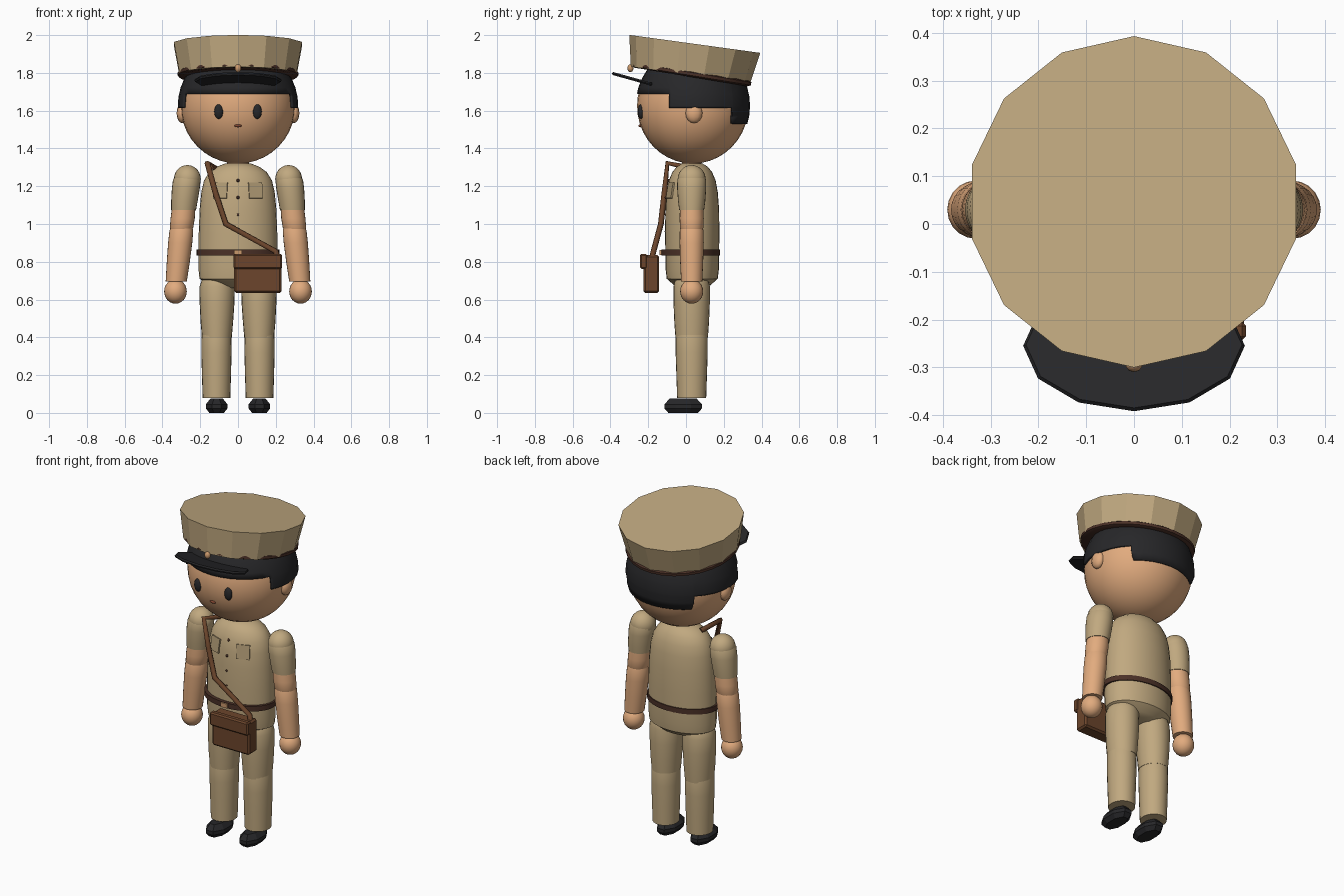
import bpy, bmesh, math
from mathutils import Matrix, Vector

if "Cube" in bpy.data.objects:
    bpy.data.objects.remove(bpy.data.objects["Cube"])


def material(name, rgb):
    m = bpy.data.materials.new(name)
    m.diffuse_color = (*rgb, 1)
    m.use_nodes = True
    m.node_tree.nodes["Principled BSDF"].inputs["Base Color"].default_value = m.diffuse_color
    return m


KHAKI = material("khaki cloth", (.53, .395, .215))
POCKET = material("pocket cloth", (.44, .33, .18))
SKIN = material("skin", (.76, .41, .21))
BLACK = material("black", (.02, .02, .022))
LEATHER = material("bag leather", (.15, .06, .025))
BELT = material("dark leather", (.07, .03, .02))
BRASS = material("brass", (.60, .32, .15))
MOUTH = material("mouth", (.22, .06, .03))


def finish(name, bm, mat, smooth=True, angle=40):
    bmesh.ops.recalc_face_normals(bm, faces=bm.faces)
    me = bpy.data.meshes.new(name)
    bm.to_mesh(me)
    bm.free()
    me.materials.append(mat)
    ob = bpy.data.objects.new(name, me)
    bpy.context.collection.objects.link(ob)
    if smooth:
        bpy.ops.object.select_all(action='DESELECT')
        ob.select_set(True)
        bpy.context.view_layer.objects.active = ob
        bpy.ops.object.shade_smooth_by_angle(angle=math.radians(angle))
    return ob


def loft(name, rings, mat, n=24, smooth=True, angle=40, start=0.0, matrix=None):
    """Closed stack of elliptical rings (z, cx, cy, rx, ry)."""
    bm = bmesh.new()
    loops = []
    for z, cx, cy, rx, ry in rings:
        loops.append([bm.verts.new((cx + rx * math.cos(start + math.tau * i / n),
                                    cy + ry * math.sin(start + math.tau * i / n), z))
                      for i in range(n)])
    for a, b in zip(loops, loops[1:]):
        for i in range(n):
            j = (i + 1) % n
            bm.faces.new((a[i], a[j], b[j], b[i]))
    bm.faces.new(loops[0][::-1])
    bm.faces.new(loops[-1])
    if matrix:
        bm.transform(matrix)
    return finish(name, bm, mat, smooth, angle)


def ball(name, loc, rad, mat, u=24, v=14):
    bm = bmesh.new()
    bmesh.ops.create_uvsphere(bm, u_segments=u, v_segments=v, radius=1)
    bm.transform(Matrix.Translation(loc) @ Matrix.Diagonal((*rad, 1)))
    return finish(name, bm, mat, angle=60)


def box(name, lo, hi, mat, bevel=0.0):
    lo, hi = Vector(lo), Vector(hi)
    bm = bmesh.new()
    bmesh.ops.create_cube(bm, size=1)
    bm.transform(Matrix.Translation((lo + hi) / 2) @ Matrix.Diagonal((*(hi - lo), 1)))
    if bevel:
        bmesh.ops.bevel(bm, geom=bm.edges[:], offset=bevel, segments=1, affect='EDGES')
    return finish(name, bm, mat, smooth=False)


def tilted(loc, degrees):
    return Matrix.Translation(loc) @ Matrix.Rotation(math.radians(degrees), 4, 'X')


# Head
HC = Vector((0, .036, 1.625))
ball("head", HC, (.303, .295, .305), SKIN, 32, 20)

# Hair: a shell trimmed in steps, fringe high, nape low
bm = bmesh.new()
bmesh.ops.create_uvsphere(bm, u_segments=32, v_segments=20, radius=1)
bm.transform(Matrix.Translation(HC) @ Matrix.Diagonal((.319, .303, .318, 1)))
for co, no in (((0, 0, 1.69), (0, 0, 1)), ((0, 0, 1.615), (0, 0, 1)), ((0, 0, 1.53), (0, 0, 1)),
               ((0, -.09, 0), (0, 1, 0)), ((0, .245, 0), (0, 1, 0)), ((0, 0, 1.88), (0, 0, 1))):
    bmesh.ops.bisect_plane(bm, geom=bm.verts[:] + bm.edges[:] + bm.faces[:], plane_co=co, plane_no=no)


def bare(f):
    c = f.calc_center_median()
    limit = 1.69 if c.y < -.09 else 1.615 if c.y < .245 else 1.53
    return c.z < limit or c.z > 1.88


bmesh.ops.delete(bm, geom=[f for f in bm.faces if bare(f)], context='FACES')
hair = finish("hair", bm, BLACK)
sol = hair.modifiers.new("thickness", 'SOLIDIFY')
sol.thickness = .012
sol.offset = -1

# Face
for s, side in ((-1, "right"), (1, "left")):
    ball(side + "_ear", (s * .295, .042, 1.587), (.03, .045, .053), SKIN, 12, 8)
    ball(side + "_eye", (s * .102, -.239, 1.595), (.024, .016, .039), BLACK, 16, 10)
ball("mouth", (0, -.243, 1.52), (.019, .008, .008), MOUTH, 12, 8)

# Cap: faceted crown, leather band, peak and badge
loft("cap_crown", [(0, 0, 0, .317, .319), (.166, 0, 0, .348, .35)], KHAKI, 14, False,
     start=math.pi / 2, matrix=tilted((0, .024, 1.789), -7.8))
loft("cap_band", [(-.016, 0, 0, .305, .305), (-.008, 0, 0, .319, .319), (.008, 0, 0, .319, .319),
                  (.016, 0, 0, .305, .305)], BELT, 28, matrix=tilted((0, .03, 1.794), -9.3))
loft("cap_peak", [(-.008, 0, 0, .226, .137), (0, 0, 0, .232, .142), (.008, 0, 0, .226, .137)],
     BLACK, 12, False, matrix=tilted((0, -.255, 1.76), -15.5))
ball("cap_badge", (0, -.294, 1.825), (.018, .016, .021), BRASS, 10, 8)

# Tunic and hips
loft("neck", [(1.28, 0, .03, .06, .055), (1.36, 0, .03, .055, .05)], SKIN, 16)
loft("tunic", [(.84, 0, .033, .209, .142), (.95, 0, .033, .208, .144), (1.08, 0, .033, .203, .142),
               (1.17, 0, .033, .194, .135), (1.23, 0, .033, .18, .124), (1.275, 0, .033, .152, .105),
               (1.302, 0, .033, .115, .083), (1.32, 0, .033, .07, .055)], KHAKI, 32)
loft("hips", [(.66, 0, .033, .09, .06), (.675, 0, .033, .14, .095), (.71, 0, .033, .204, .135),
              (.76, 0, .033, .209, .141), (.85, 0, .033, .209, .142)], KHAKI, 32)
loft("belt", [(.833, 0, .025, .22, .156), (.864, 0, .025, .22, .156)], BELT, 32)
box("belt_buckle", (-.022, -.139, .836), (.022, -.128, .862), BRASS)


def tunic_front(x, z):
    """Approximate y of the tunic front."""
    rx, ry = (.19, .131) if z > 1.1 else (.205, .142)
    return .033 - ry * math.sqrt(1 - (x / rx) ** 2)


for i, z in enumerate((1.23, 1.14, 1.05, .96)):
    y = -.091 if z > 1.2 else -.106
    ball(f"button_{i + 1}", (0, y, z), (.008, .007, .008), BELT, 8, 6)

# Chest pockets follow the curve of the tunic
for s, side in ((-1, "right"), (1, "left")):
    turn = Matrix.Rotation(s * math.radians(20), 4, 'Z') @ Matrix.Rotation(math.radians(-9), 4, 'X')
    bm = bmesh.new()
    bmesh.ops.create_cube(bm, size=1)
    bm.transform(Matrix.Translation((s * .093, tunic_front(.093, 1.18) - .002, 1.178))
                 @ turn @ Matrix.Diagonal((.076, .009, .084, 1)))
    finish(side + "_pocket", bm, POCKET, False)

# Limbs
for s, side in ((-1, "right"), (1, "left")):
    loft(side + "_thigh", [(z, s * x, .03, rx, ry) for z, x, rx, ry in (
        (.40, .112, .079, .086), (.48, .112, .086, .092), (.58, .111, .092, .096),
        (.67, .110, .093, .096), (.72, .106, .08, .085), (.75, .10, .06, .06))], KHAKI)
    loft(side + "_shin", [(z, s * .114, y, rx, ry) for z, y, rx, ry in (
        (.08, .03, .073, .077), (.20, .03, .077, .081), (.32, .03, .08, .085),
        (.41, .03, .079, .085), (.45, .03, .07, .075))], KHAKI)
    # Faceted shoe
    loft(side + "_shoe", [(z, s * .113, -.015, rx, ry) for z, rx, ry in (
        (0, .042, .085), (.024, .062, .108), (.045, .062, .108), (.075, .036, .078))],
        BLACK, 8, False, start=math.pi / 8)
    ball(side + "_shoulder", (s * .268, .03, 1.238), (.071, .074, .074), KHAKI)
    loft(side + "_sleeve", [(z, s * x, .03, rx, ry) for z, x, rx, ry in (
        (1.075, .288, .066, .066), (1.12, .284, .07, .072), (1.19, .276, .074, .077),
        (1.235, .271, .073, .076), (1.26, .268, .06, .065))], KHAKI)
    loft(side + "_upper_arm", [(z, s * x, .03, r, r) for z, x, r in (
        (.955, .302, .05), (.98, .299, .062), (1.03, .293, .064), (1.09, .287, .062))], SKIN)
    loft(side + "_forearm", [(z, s * x, .03, r, r) for z, x, r in (
        (.695, .327, .056), (.80, .316, .061), (.90, .306, .064), (.965, .300, .063),
        (.995, .297, .052))], SKIN)
    ball(side + "_hand", (s * .331, .03, .643), (.06, .061, .065), SKIN, 20, 12)

# Satchel strap
cu = bpy.data.curves.new("bag_strap", 'CURVE')
cu.dimensions = '3D'
cu.bevel_depth = .015
cu.bevel_resolution = 2
cu.use_fill_caps = True
path = [(-.12, .03, 1.295), (-.162, -.098, 1.322), (-.118, -.115, 1.16),
        (-.065, -.133, 1.0), (.20, -.172, .855), (.215, -.185, .80)]
sp = cu.splines.new('POLY')
sp.points.add(len(path) - 1)
for p, co in zip(sp.points, path):
    p.co = (*co, 1)
cu.materials.append(LEATHER)
bpy.context.collection.objects.link(bpy.data.objects.new("bag_strap", cu))

# Satchel
box("bag_body", (-.02, -.225, .635), (.23, -.142, .835), LEATHER, .01)
box("bag_flap", (-.024, -.243, .762), (.234, -.205, .842), LEATHER, .008)
